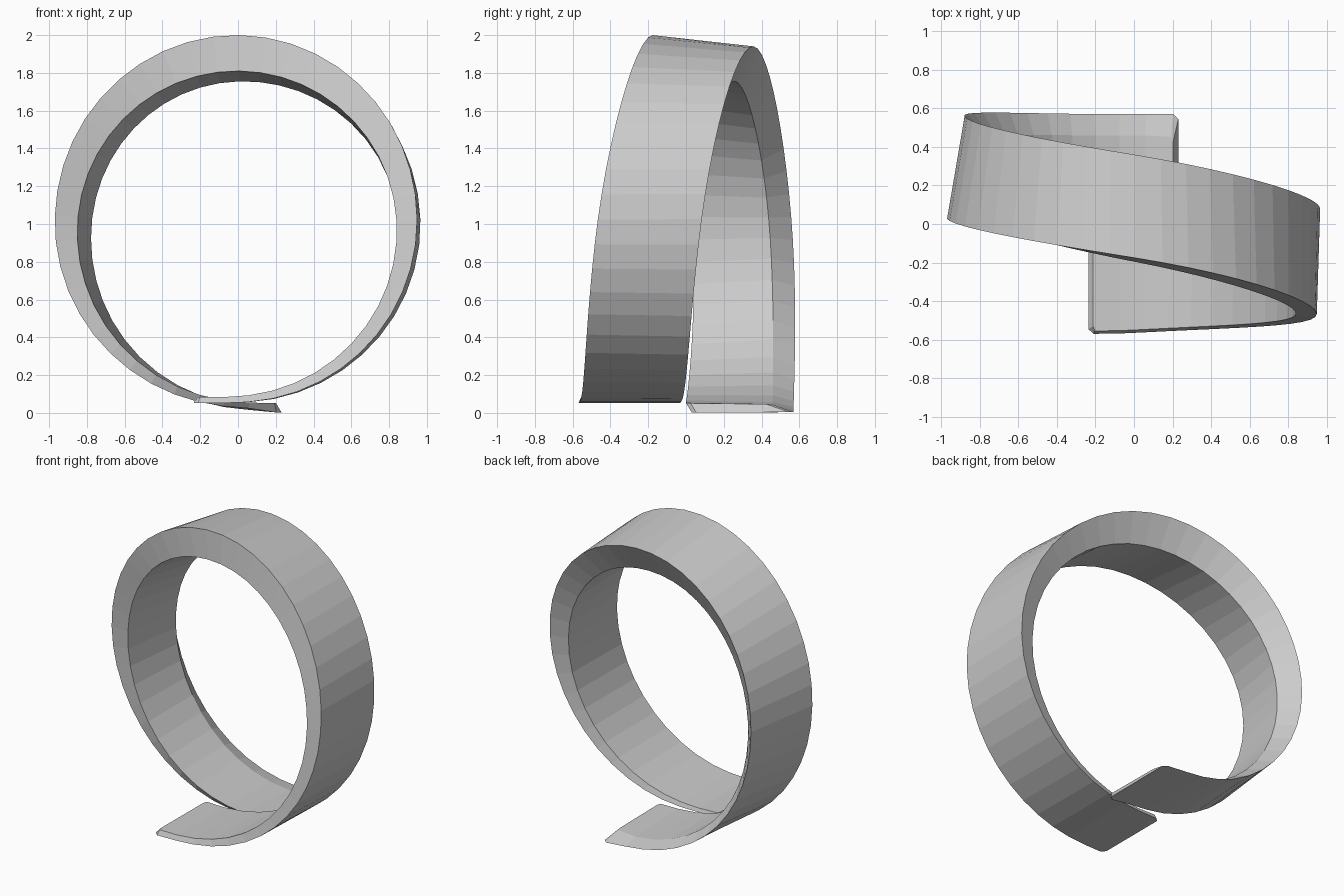
import bpy, bmesh
from math import sin, cos, radians

if "Cube" in bpy.data.objects:
    bpy.data.objects.remove(bpy.data.objects["Cube"])

# Key cross-sections round the ring, angle from the bottom (bottom, left, top, right, bottom).
# angle, then (radius, y) for outer front, outer rear, inner rear, inner front
KEYS = [
    (-13, 1.025, 0.03, 1.022, 0.57, 0.975, 0.45, 0.970, 0.00),
    (0,   0.970, 0.03, 0.978, 0.57, 0.955, 0.46, 0.942, 0.00),
    (90,  0.970, 0.03, 0.880, 0.56, 0.775, 0.44, 0.850, 0.03),
    (180, 1.000, -0.175, 0.940, 0.36, 0.755, 0.26, 0.810, -0.195),
    (270, 0.948, -0.47, 0.966, 0.08, 0.850, 0.05, 0.840, -0.46),
    (360, 0.945, -0.565, 0.945, -0.03, 0.920, -0.04, 0.912, -0.55),
    (374, 0.975, -0.57, 0.975, -0.035, 0.945, -0.045, 0.940, -0.555),
]


def slope(i, c):
    a, b = KEYS[max(i - 1, 0)], KEYS[min(i + 1, len(KEYS) - 1)]
    return (b[c] - a[c]) / (b[0] - a[0])


def sample(t):
    """Smoothly interpolated cross-section values at angle t."""
    i = max(k for k in range(len(KEYS) - 1) if KEYS[k][0] <= t or k == 0)
    a, b = KEYS[i], KEYS[i + 1]
    h = b[0] - a[0]
    u = (t - a[0]) / h
    return [(2*u**3 - 3*u**2 + 1) * a[c] + (u**3 - 2*u**2 + u) * h * slope(i, c)
            + (3*u**2 - 2*u**3) * b[c] + (u**3 - u**2) * h * slope(i + 1, c)
            for c in range(1, 9)]


def add_section(bm, t, inset=0.0, lean=0.0):
    v = sample(t)
    ring = []
    for k in range(4):
        r, y = v[2 * k], v[2 * k + 1]
        y += inset if k in (0, 3) else -inset
        a = radians(t + (lean if k > 1 else 0))
        ring.append(bm.verts.new((-r * sin(a), y, 1 - r * cos(a))))
    return ring


# Open slanted band, tapering to thin overlapping tips
bm = bmesh.new()
STEPS = 48
first, last = -11.5, 372.5
rings = [add_section(bm, -13, 0.025, 1.0)]
rings += [add_section(bm, first + (last - first) * i / STEPS) for i in range(STEPS + 1)]
rings.append(add_section(bm, 374, 0.025, -1.0))
for a, b in zip(rings, rings[1:]):
    for k in range(4):
        n = (k + 1) % 4
        bm.faces.new((a[k], a[n], b[n], b[k]))
bm.faces.new(rings[0])
bm.faces.new(rings[-1])
bmesh.ops.recalc_face_normals(bm, faces=bm.faces)
mesh = bpy.data.meshes.new("bypass_ring_band")
bm.to_mesh(mesh)
bm.free()
bpy.context.collection.objects.link(bpy.data.objects.new("bypass_ring_band", mesh))
